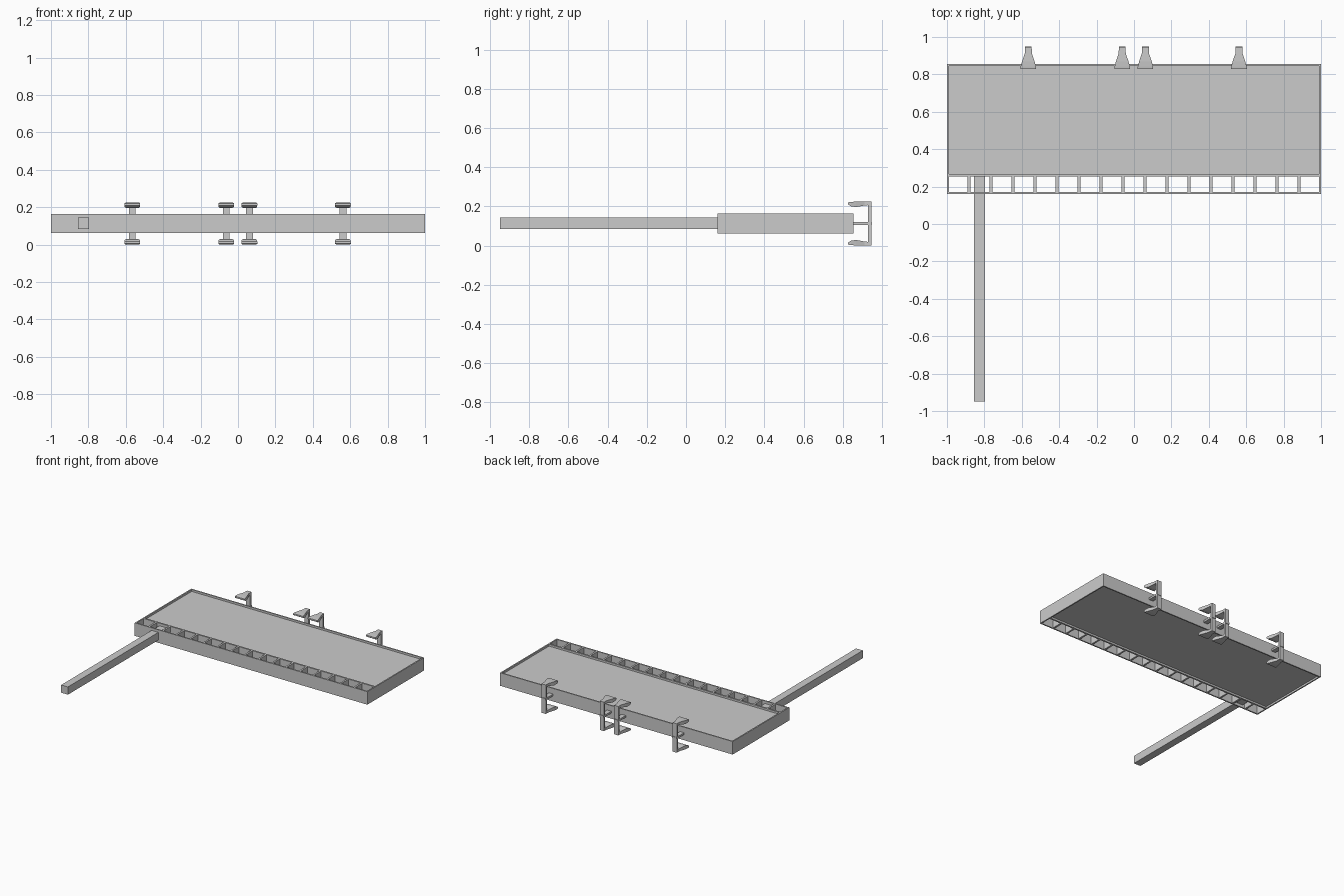
import bpy, bmesh

if "Cube" in bpy.data.objects:
    bpy.data.objects.remove(bpy.data.objects["Cube"])

ZC = 0.1125  # mid height shared by all parts


def add_box(bm, x0, x1, y0, y1, z0, z1):
    vs = bmesh.ops.create_cube(bm, size=1)["verts"]
    for v in vs:
        v.co.x = x1 if v.co.x > 0 else x0
        v.co.y = y1 if v.co.y > 0 else y0
        v.co.z = z1 if v.co.z > 0 else z0


def finish(name, bm):
    bmesh.ops.recalc_face_normals(bm, faces=bm.faces)
    me = bpy.data.meshes.new(name)
    bm.to_mesh(me)
    bm.free()
    ob = bpy.data.objects.new(name, me)
    bpy.context.collection.objects.link(ob)
    return ob


def boxes(name, *dims):
    bm = bmesh.new()
    for d in dims:
        add_box(bm, *d)
    return finish(name, bm)


# Outer frame: four thin walls and the beam behind the slots
Z0, Z1, T = ZC - 0.05, ZC + 0.051, 0.01
boxes("frame",
      (-1, 1, 0.16, 0.16 + T, Z0, Z1),
      (-1, 1, 0.855 - T, 0.855, Z0, Z1),
      (-1, -1 + T, 0.16 + T, 0.855 - T, Z0, Z1),
      (1 - T, 1, 0.16 + T, 0.855 - T, Z0, Z1),
      (-1 + T, 1 - T, 0.255, 0.268, Z0, Z1))

# Row of slot dividers
N = 17
boxes("slot_dividers", *[(-1 + 2 * i / N - 0.007, -1 + 2 * i / N + 0.007,
                          0.17, 0.255, Z0, Z1) for i in range(1, N)])

# Recessed panel
boxes("panel", (-0.99, 0.99, 0.268, 0.845, ZC - 0.036, ZC + 0.036))

# Long square arm
boxes("arm", (-0.855, -0.797, -0.95, 0.255, ZC - 0.029, ZC + 0.031))

# Flange sections: y, half width, inner and outer offset from mid height
FLANGE = [(0.828, 0.042, 0.097, 0.108), (0.842, 0.041, 0.088, 0.110),
          (0.868, 0.034, 0.084, 0.112), (0.912, 0.019, 0.092, 0.1125),
          (0.946, 0.018, 0.095, 0.1125)]


def add_flange(bm, cx, s):
    rings = []
    for y, w, a, b in FLANGE:
        rings.append([bm.verts.new((cx + x, y, ZC + s * z))
                      for x, z in ((-w, a), (w, a), (w, b), (-w, b))])
    for r, q in zip(rings, rings[1:]):
        for i in range(4):
            j = (i + 1) % 4
            bm.faces.new((r[i], r[j], q[j], q[i]))
    bm.faces.new(rings[0])
    bm.faces.new(rings[-1])


# Rear brackets: upright, centre tab and two gripping flanges
for n, cx in enumerate((-0.565, -0.063, 0.061, 0.561), 1):
    bm = bmesh.new()
    add_box(bm, cx - 0.018, cx + 0.018, 0.93, 0.946, ZC - 0.1, ZC + 0.1)
    add_box(bm, cx - 0.018, cx + 0.018, 0.85, 0.95, ZC - 0.007, ZC + 0.008)
    add_flange(bm, cx, 1)
    add_flange(bm, cx, -1)
    finish(f"bracket_{n}", bm)
